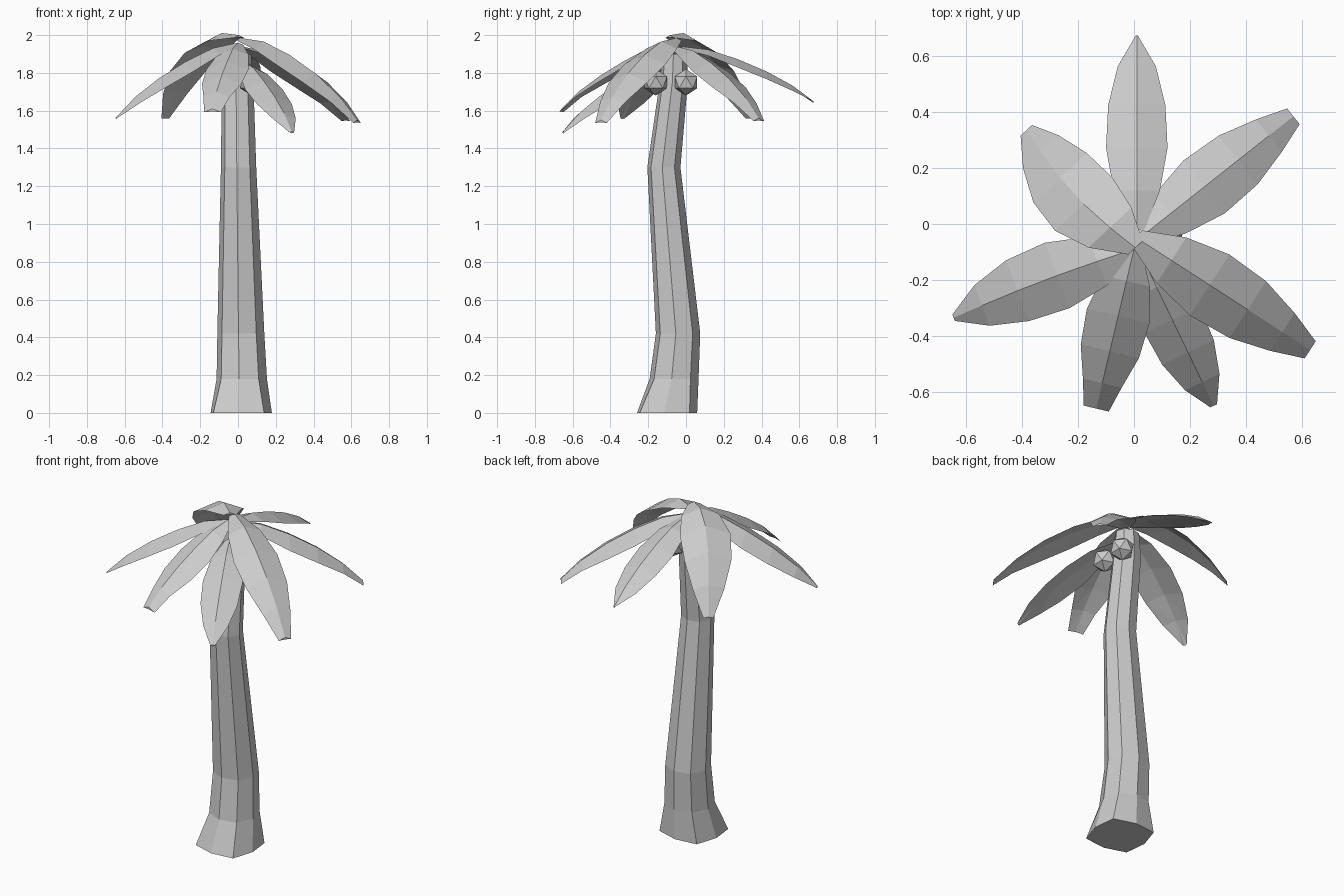
import bpy, bmesh, math
from mathutils import Vector

cube = bpy.data.objects.get("Cube")
if cube:
    bpy.data.objects.remove(cube, do_unlink=True)

grey = bpy.data.materials.new("plain grey")
grey.use_nodes = True
GREY = (0.6, 0.6, 0.6, 1)
grey.diffuse_color = GREY
grey.node_tree.nodes["Principled BSDF"].inputs["Base Color"].default_value = GREY


def finish(bm, name):
    bmesh.ops.recalc_face_normals(bm, faces=bm.faces)
    mesh = bpy.data.meshes.new(name)
    bm.to_mesh(mesh)
    bm.free()
    mesh.materials.append(grey)
    obj = bpy.data.objects.new(name, mesh)
    bpy.context.collection.objects.link(obj)
    return obj


def loft(bm, rings):
    """Skin a list of equal-sized closed rings and cap both ends."""
    loops = [[bm.verts.new(p) for p in ring] for ring in rings]
    n = len(loops[0])
    for a, b in zip(loops, loops[1:]):
        for i in range(n):
            j = (i + 1) % n
            bm.faces.new((a[i], a[j], b[j], b[i]))
    bm.faces.new(loops[0])
    bm.faces.new(loops[-1])


# Trunk: bent eight-sided column
# (centre x, centre y, z, radius x, radius y, flare of the diagonal corners)
TRUNK = [(0.017, -0.10, 0, 0.163, 0.16, 1.17), (0.02, -0.063, 0.18, 0.134, 0.13, 1.05),
         (0.015, -0.042, 0.42, 0.125, 0.118, 1.03), (0.003, -0.117, 1.3, 0.094, 0.088, 1),
         (-0.002, -0.065, 1.75, 0.084, 0.075, 1), (0, -0.06, 1.9, 0.07, 0.065, 1)]
bm = bmesh.new()
rings = []
for cx, cy, z, rx, ry, flare in TRUNK:
    ring = []
    for i in range(8):
        a = math.tau * i / 8 - 0.1
        k = flare if i % 2 else 1
        ring.append((cx + k * rx * math.cos(a), cy + k * ry * math.sin(a), z))
    rings.append(ring)
loft(bm, rings)
finish(bm, "trunk")


# Fronds: folded blades (share of run, share of drop, share of half width)
BLADE = [(0, 0, 0.25), (0.2, 0.09, 0.75), (0.42, 0.28, 1.0),
         (0.64, 0.50, 0.93), (0.84, 0.74, 0.62)]


def frond(name, root, tip, half, end, arch=0.0, sway=0.0):
    root, tip = Vector(root), Vector(tip)
    run = tip - root
    flat = Vector((run.x, run.y, 0))
    side = Vector((-run.y, run.x, 0)).normalized()
    rings = []
    for s, d, w in BLADE + [(1, 1, end)]:
        bow = math.sin(math.pi * s)
        mid = root + flat * s + side * sway * bow
        mid.z += run.z * d + arch * bow
        out = side * half * w
        fold = Vector((0, 0, -0.40 * half * w))
        thick = Vector((0, 0, -0.022 * (0.4 + 0.6 * w)))
        rings.append([mid, mid + out + fold, mid + thick, mid - out + fold])
    bm = bmesh.new()
    loft(bm, rings)
    bmesh.ops.triangulate(bm, faces=bm.faces)
    finish(bm, name)


frond("frond_back", (0.01, -0.02, 1.94), (0.01, 0.675, 1.65), 0.11, 0.03, 0.015)
frond("frond_back_left", (0.02, -0.05, 1.94), (0.57, 0.385, 1.56), 0.12, 0.3, 0.02)
frond("frond_front_left", (0.01, -0.05, 1.985), (0.63, -0.45, 1.55), 0.13, 0.28, 0.035)
frond("frond_front_narrow", (0.03, -0.12, 1.86), (0.285, -0.65, 1.49), 0.11, 0.12, 0.0, 0.0)
frond("frond_front", (0, -0.09, 1.96), (-0.135, -0.66, 1.61), 0.115, 0.4, 0.0)
frond("frond_right", (0, -0.09, 1.96), (-0.645, -0.335, 1.565), 0.125, 0.1, 0.012, -0.01)
frond("frond_back_right", (0.005, -0.085, 2.0), (-0.385, 0.335, 1.57), 0.14, 0.2, 0.085, 0.03)

# Nuts: faceted balls tucked under the crown
for side, place in (("back", (0.085, 0, 1.75)), ("front", (0.075, -0.16, 1.75))):
    bm = bmesh.new()
    bmesh.ops.create_icosphere(bm, subdivisions=1, radius=0.07)
    bmesh.ops.translate(bm, verts=bm.verts, vec=place)
    finish(bm, f"nut_{side}")
